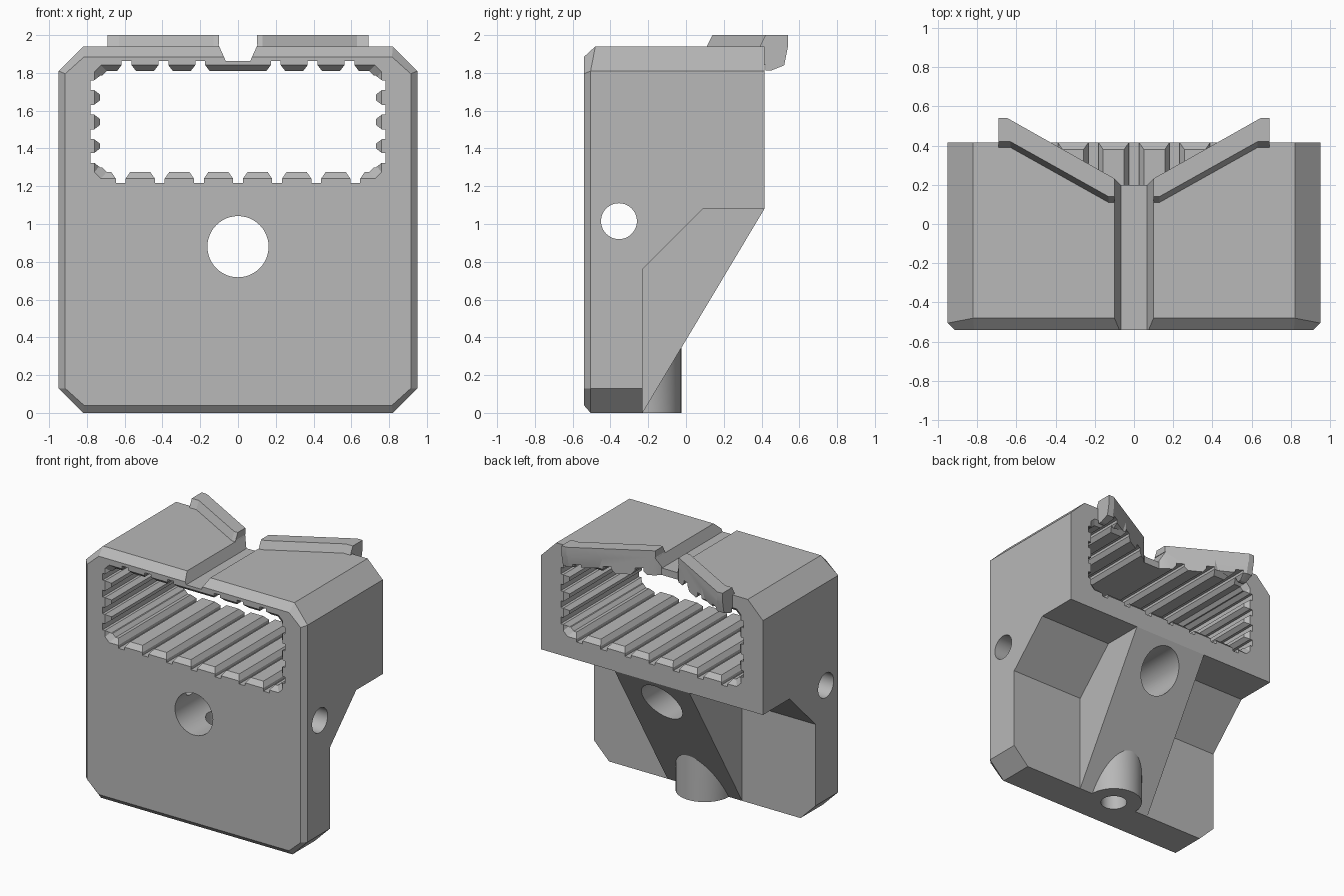
import bpy, bmesh, math

old = bpy.data.objects.get("Cube")
if old:
    bpy.data.objects.remove(old, do_unlink=True)

grey = bpy.data.materials.new("plain grey")
grey.use_nodes = True
COLOUR = (0.48, 0.48, 0.48, 1)
grey.diffuse_color = COLOUR
grey.node_tree.nodes["Principled BSDF"].inputs["Base Color"].default_value = COLOUR


def loft(name, rings):
    """Closed solid through rings of equal point count."""
    bm = bmesh.new()
    loops = [[bm.verts.new(p) for p in ring] for ring in rings]
    n = len(loops[0])
    for a, b in zip(loops, loops[1:]):
        for i in range(n):
            j = (i + 1) % n
            bm.faces.new((a[i], a[j], b[j], b[i]))
    bm.faces.new(loops[0])
    bm.faces.new(loops[-1])
    bmesh.ops.recalc_face_normals(bm, faces=bm.faces)
    mesh = bpy.data.meshes.new(name)
    bm.to_mesh(mesh)
    bm.free()
    mesh.materials.append(grey)
    obj = bpy.data.objects.new(name, mesh)
    bpy.context.collection.objects.link(obj)
    return obj


def prism(name, pts, axis, lo, hi):
    """Extrude a 2D profile along x, y or z."""
    place = {"x": lambda a, b, t: (t, a, b),
             "y": lambda a, b, t: (a, t, b),
             "z": lambda a, b, t: (a, b, t)}[axis]
    return loft(name, [[place(a, b, t) for a, b in pts] for t in (lo, hi)])


def rod(name, centre, r, axis, lo, hi, n=48):
    pts = [(centre[0] + r * math.cos(math.tau * i / n),
            centre[1] + r * math.sin(math.tau * i / n)) for i in range(n)]
    return prism(name, pts, axis, lo, hi)


def octagon(hx, z0, z1, cx, cz):
    """Rectangle in x and z with clipped corners."""
    return [(hx, z0 + cz), (hx, z1 - cz), (hx - cx, z1), (cx - hx, z1),
            (-hx, z1 - cz), (-hx, z0 + cz), (cx - hx, z0), (hx - cx, z0)]


def combine(target, tool, operation="DIFFERENCE"):
    mod = target.modifiers.new("shape", "BOOLEAN")
    mod.operation = operation
    mod.solver = "EXACT"
    mod.object = tool
    bpy.context.view_layer.objects.active = target
    bpy.ops.object.modifier_apply(modifier=mod.name)
    bpy.data.objects.remove(tool, do_unlink=True)


# Block with bevelled front edges, deeper along the top
FRONT, BACK = -0.54, 0.415
rim = octagon(0.95, 0, 1.94, 0.13, 0.13)
face = octagon(0.915, 0.04, 1.885, 0.1, 0.09)
body = loft("bracket_body", [
    [(x, FRONT, z) for x, z in face],
    [(x, -0.48 if z > 1.9 else -0.505, z) for x, z in rim],
    [(x, BACK, z) for x, z in rim]])

# Thin lower plate with a sloping central rib
for lo, hi in ((-1.1, -0.32), (0.32, 1.1)):
    combine(body, prism("side_relief", [(-0.23, -0.1), (-0.23, 0.76), (0.09, 1.08),
                                        (0.6, 1.08), (0.6, -0.1)], "x", lo, hi))
combine(body, prism("rib_slope", [(-0.29, -0.1), (BACK, 1.08), (0.6, 1.08),
                                  (0.6, -0.1)], "x", -1.2, 1.2))

# Screw boss under the rib
combine(body, rod("boss", (0, -0.23), 0.205, "z", 0, 0.36), "UNION")

# Raised wings spreading backwards in a V
for s in (-1, 1):
    rings = []
    for z, front, back in ((1.812, -0.03, -0.09), (1.84, -0.03, -0.02),
                           (1.94, -0.03, 0), (2.0, 0, 0)):
        pts = [(0.1, 0.235 + back), (0.64, 0.54 + back), (0.69, 0.54 + back),
               (0.69, 0.42 + front), (0.63, 0.42 + front),
               (0.13, 0.14 + front), (0.1, 0.14 + front)]
        rings.append([(s * x, y, z) for x, y in pts])
    combine(body, loft("wing", rings), "UNION")

# V opening in the roof behind the wings
combine(body, prism("v_opening", [(-0.72, 0.582), (-0.1, 0.232), (-0.07, 0.2),
                                  (0.07, 0.2), (0.1, 0.232), (0.72, 0.582)],
                    "z", 1.7, 2.1))

# Sight channel along the roof
combine(body, prism("roof_channel", [(-0.065, 1.864), (0.065, 1.864),
                                     (0.104, 1.95), (-0.104, 1.95)], "y", -0.7, 0.3))

# Window flared at both ends
inner = octagon(0.73, 1.275, 1.81, 0.035, 0.035)
outer = octagon(0.765, 1.235, 1.845, 0.035, 0.035)
combine(body, loft("window", [[(x, y, z) for x, z in ring] for y, ring in (
    (FRONT - 0.005, outer), (FRONT + 0.035, inner),
    (BACK - 0.035, inner), (BACK + 0.005, outer))]))

# Grip grooves: u runs across the groove, v into the wall
GROOVE = [(-0.05, -0.02), (-0.05, 0), (-0.026, 0.035), (-0.026, 0.058),
          (0.026, 0.058), (0.026, 0.035), (0.05, 0), (0.05, -0.02)]


def groove(to_xz):
    combine(body, prism("groove", [to_xz(u, v) for u, v in GROOVE], "y", -0.7, 0.7))


for k in range(-3, 4):
    groove(lambda u, v: (0.207 * k + u, 1.275 - v))
for s in (-1, 1):
    for x in (0.2, 0.395, 0.59):
        groove(lambda u, v: (s * x + u, 1.81 + 0.9 * v))
    for z in (1.35, 1.475, 1.605, 1.735):
        groove(lambda u, v: (s * (0.73 + 0.9 * v), z + u))

# Bored holes: front to back, side to side, and up through the boss
combine(body, rod("main_bore", (0, 0.88), 0.162, "y", -0.8, 0.8))
combine(body, rod("cross_bore", (-0.355, 1.015), 0.095, "x", -1.2, 1.2))
combine(body, rod("boss_bore", (0, -0.23), 0.095, "z", -0.2, 0.85))

# Smooth the bores, keep the machined edges sharp
bpy.ops.object.select_all(action="DESELECT")
body.select_set(True)
bpy.context.view_layer.objects.active = body
bpy.ops.object.shade_smooth_by_angle(angle=math.radians(20))
